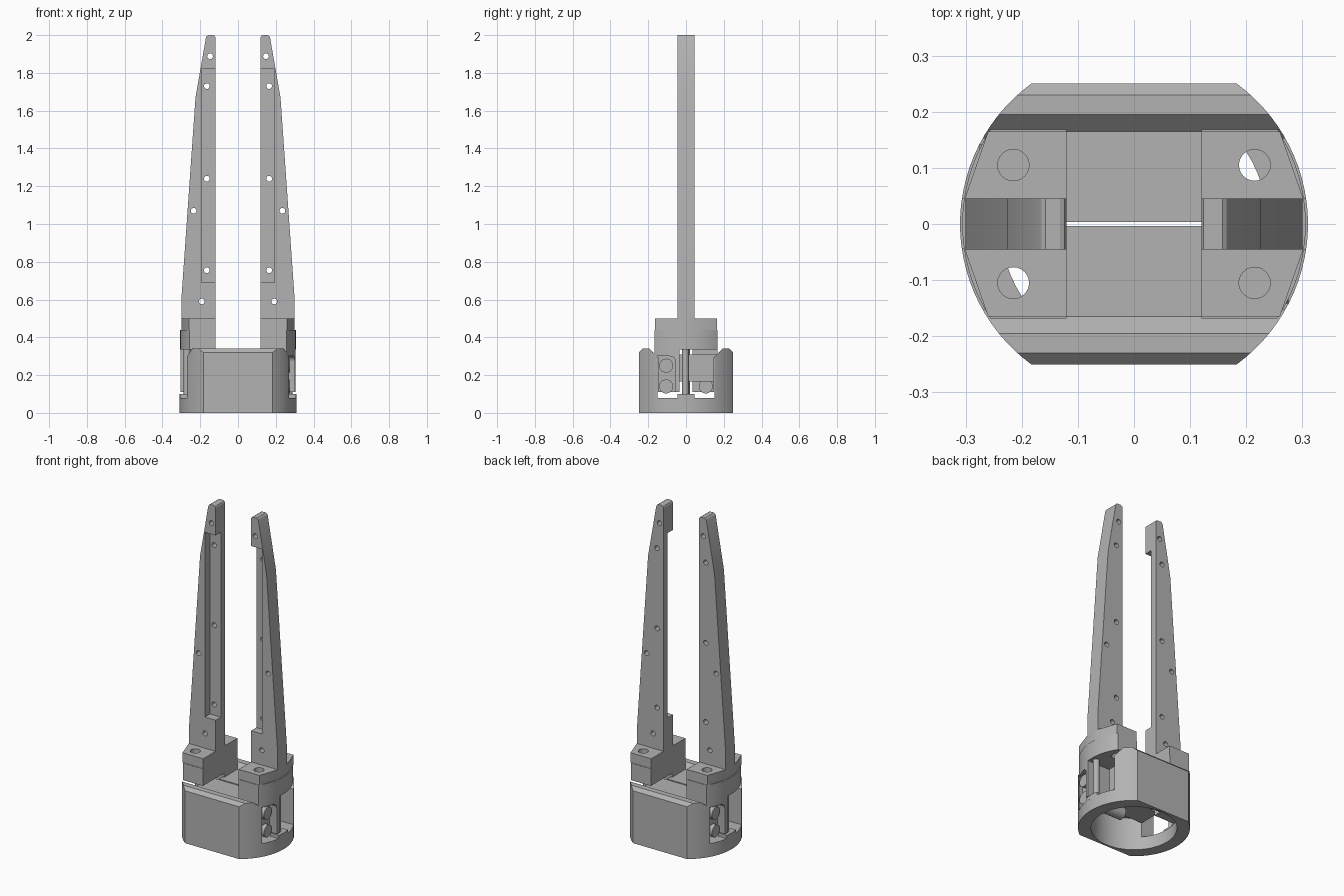
import bpy, bmesh, math
from mathutils import Matrix, Vector

if "Cube" in bpy.data.objects:
    bpy.data.objects.remove(bpy.data.objects["Cube"])

grey = bpy.data.materials.new("machined grey")
grey.use_nodes = True
colour = (0.45, 0.45, 0.45, 1)
grey.diffuse_color = colour
grey.node_tree.nodes["Principled BSDF"].inputs["Base Color"].default_value = colour

PLACE = {"x": lambda a, b, c: (c, a, b),
         "y": lambda a, b, c: (a, c, b),
         "z": lambda a, b, c: (a, b, c)}


def finish(name, bm):
    bmesh.ops.recalc_face_normals(bm, faces=bm.faces)
    mesh = bpy.data.meshes.new(name)
    bm.to_mesh(mesh)
    bm.free()
    mesh.materials.append(grey)
    obj = bpy.data.objects.new(name, mesh)
    bpy.context.collection.objects.link(obj)
    return obj


def prism(name, outline, lo, hi, axis):
    """Extrude a 2D outline between lo and hi along an axis."""
    bm = bmesh.new()
    ring = [bm.verts.new(PLACE[axis](a, b, lo)) for a, b in outline]
    face = bm.faces.new(ring)
    top = bmesh.ops.extrude_face_region(bm, geom=[face])["geom"]
    bmesh.ops.translate(bm, vec=Vector(PLACE[axis](0, 0, hi - lo)),
                        verts=[v for v in top if isinstance(v, bmesh.types.BMVert)])
    return finish(name, bm)


def rect(a0, a1, b0, b1):
    return [(a0, b0), (a1, b0), (a1, b1), (a0, b1)]


def arc(ca, cb, r, start, end, steps):
    angles = [start + (end - start) * i / steps for i in range(steps + 1)]
    return [(ca + r * math.cos(t), cb + r * math.sin(t)) for t in angles]


def rod(name, ca, cb, r, lo, hi, axis, sides=32):
    return prism(name, arc(ca, cb, r, 0, math.tau, sides)[:-1], lo, hi, axis)


def combine(obj, tools, operation="DIFFERENCE"):
    """Bake booleans into the mesh and drop the tools."""
    for tool in tools:
        tool.hide_render = True
        mod = obj.modifiers.new("shape", "BOOLEAN")
        mod.operation = operation
        mod.solver = "EXACT"
        mod.object = tool
    graph = bpy.context.evaluated_depsgraph_get()
    mesh = bpy.data.meshes.new_from_object(obj.evaluated_get(graph))
    obj.modifiers.clear()
    obj.data = mesh
    for tool in tools:
        bpy.data.objects.remove(tool)
    return obj


def drum_slice(r, x0, half):
    """Flat inner edge, parallel sides and a round outer edge."""
    t = math.asin(half / r)
    return [(x0, -half)] + arc(0, 0, r, -t, t, 20) + [(x0, half)]


parts = []

# Housing: round drum with two flats, dovetail slot and round bore
flat = math.asin(0.25 / 0.31)
drum = arc(0, 0, 0.31, -flat, flat, 28) + arc(0, 0, 0.31, math.pi - flat, math.pi + flat, 28)
housing = prism("housing", drum, 0, 0.34, "z")
side = [(-0.26, 0), (0.26, 0), (0.25, 0.32), (0.23, 0.34), (-0.23, 0.34), (-0.25, 0.32)]
combine(housing, [prism("envelope", side, -0.5, 0.5, "x")], "INTERSECT")
slot = [(-0.152, 0.08), (0.152, 0.08), (0.152, 0.297), (0.205, 0.35), (-0.205, 0.35), (-0.152, 0.297)]
combine(housing, [prism("slot", slot, -0.5, 0.5, "x"),
                  rod("bore", 0, 0, 0.238, -0.1, 0.2, "z", 64)])
parts.append(housing)

# One jaw carriage, turned half round for the opposite side
CARRIAGE = [(-0.168, 0.44), (-0.168, 0.312), (-0.148, 0.292), (-0.148, 0.11),
            (-0.035, 0.11), (-0.035, 0.335), (0.168, 0.335), (0.168, 0.44)]
SLIDE = [(-0.166, 0.31), (-0.148, 0.292), (-0.148, 0.165), (-0.004, 0.165), (-0.004, 0.31)]
PAD = [(0.12, -0.165), (0.26, -0.165), (0.3, -0.05), (0.3, 0.05), (0.26, 0.165), (0.12, 0.165)]


def bolt_holes():
    bm = bmesh.new()
    bmesh.ops.create_cone(bm, segments=24, cap_ends=True, radius1=0, radius2=0.028, depth=0.03,
                          matrix=Matrix.Translation((0.215, -0.105, 0.385)))
    return [finish("drill_tip", bm),
            rod("blind_hole", 0.215, -0.105, 0.028, 0.4, 0.6, "z", 24),
            rod("through_hole", 0.215, 0.105, 0.028, 0.2, 0.6, "z", 24)]


def carriage_set(label, turn):
    carriage = prism(label + "_carriage", CARRIAGE, 0, 0.4, "x")
    combine(carriage, [prism("round", drum_slice(0.306, 0.12, 0.2), 0, 1, "z")], "INTERSECT")
    arch = [(-0.2, 0.05), (-0.055, 0.05)] + arc(-0.085, 0.27, 0.03, 0, math.pi / 2, 6) + [(-0.2, 0.3)]
    combine(carriage, [prism("arch", arch, 0.25, 0.5, "x")] + bolt_holes())

    pad = combine(prism(label + "_pad", PAD, 0.44, 0.5, "z"), bolt_holes())
    group = [carriage, pad,
             prism(label + "_slide", SLIDE, -0.18, 0.13, "x"),
             rod(label + "_upper_rod", -0.105, 0.25, 0.037, -0.186, 0.275, "x"),
             rod(label + "_lower_rod", -0.105, 0.14, 0.037, 0, 0.275, "x"),
             rod(label + "_post", 0.27, -0.003, 0.018, 0.1, 0.335, "z", 20),
             prism(label + "_rim_tab", drum_slice(0.31, 0.25, 0.045), 0.075, 0.1, "z")]
    for part in group:
        part.data.transform(Matrix.Rotation(turn, 4, "Z"))
    parts.extend(group)


carriage_set("left", 0)
carriage_set("right", math.pi)

# Tapered fingers with a front recess and pin holes
FINGER = [(0.12, 0.495), (0.3, 0.495), (0.3, 0.6), (0.225, 1.67), (0.17, 1.985), (0.165, 1.995),
          (0.158, 2), (0.132, 2), (0.124, 1.996), (0.12, 1.988)]
PINS = [(0.148, 1.888), (0.165, 1.73), (0.165, 1.24), (0.235, 1.07), (0.165, 0.755), (0.192, 0.59)]


def finger(label, sign):
    def flip(points):
        return [(sign * a, b) for a, b in points]
    obj = prism(label + "_finger", flip(FINGER), -0.045, 0.045, "y")
    recess = prism("recess", flip(rect(0.1, 0.193, 0.69, 1.82)), -0.1, 0.005, "y")
    pins = [rod("pin_hole", sign * a, b, 0.015, -0.2, 0.2, "y", 20) for a, b in PINS]
    parts.append(combine(obj, [recess] + pins))


finger("left", 1)
finger("right", -1)

# Smooth round surfaces, crisp edges
bpy.ops.object.select_all(action="DESELECT")
for part in parts:
    part.select_set(True)
bpy.context.view_layer.objects.active = housing
bpy.ops.object.shade_smooth_by_angle(angle=math.radians(20))
